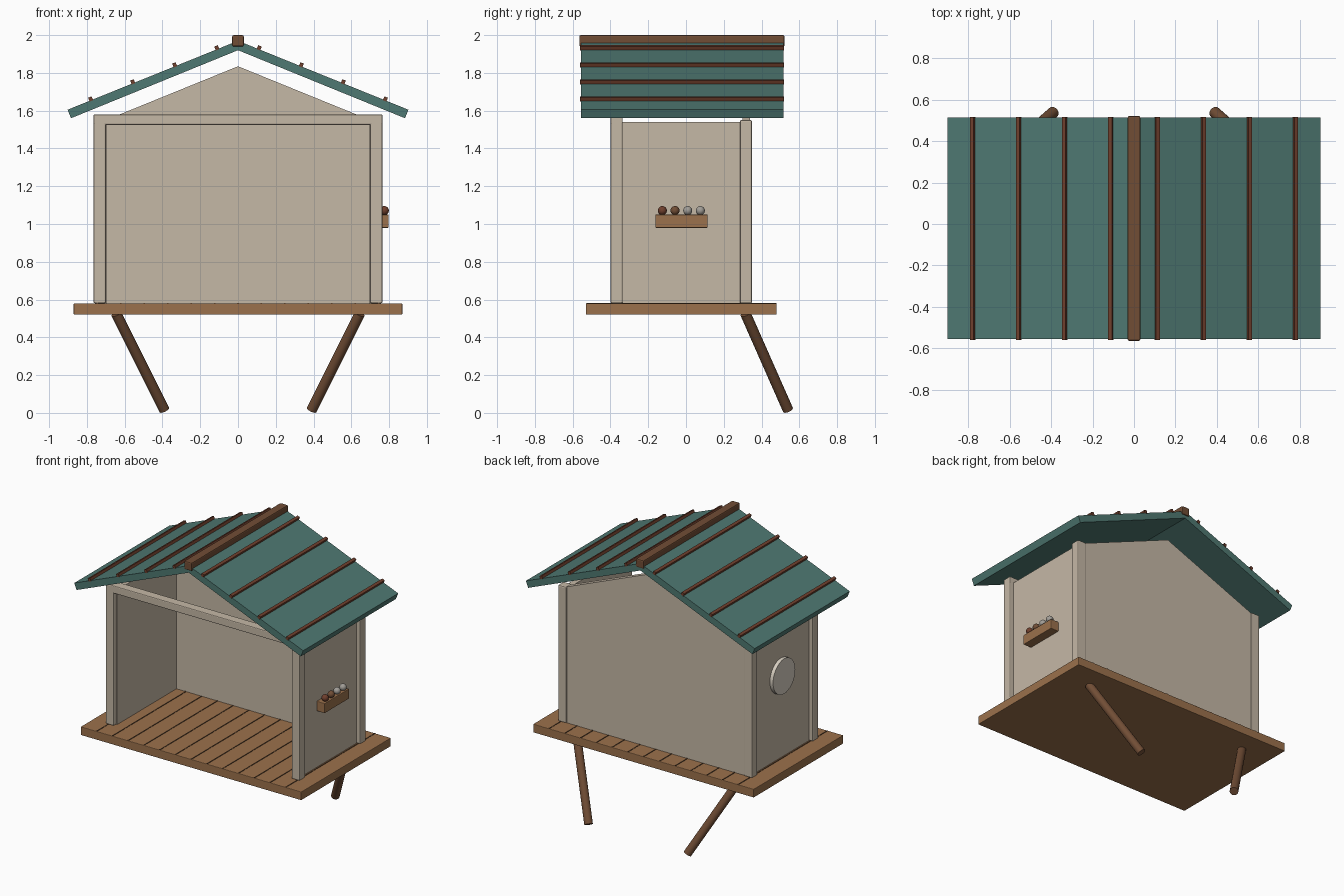
import bpy, bmesh, math
from mathutils import Vector

cube = bpy.data.objects.get("Cube")
if cube:
    bpy.data.objects.remove(cube, do_unlink=True)


def material(name, rgb):
    m = bpy.data.materials.new(name)
    m.use_nodes = True
    col = (*rgb, 1.0)
    m.diffuse_color = col
    m.node_tree.nodes["Principled BSDF"].inputs["Base Color"].default_value = col
    return m


TAN = material("tan wall", (0.56, 0.48, 0.38))
TEAL = material("teal roof", (0.078, 0.19, 0.168))
WOOD = material("oak floor", (0.33, 0.165, 0.072))
DARK = material("dark timber", (0.165, 0.075, 0.036))
RED = material("red brown batten", (0.16, 0.05, 0.026))
SEAM = material("dark seam", (0.07, 0.035, 0.016))
PALE = material("pale disc", (0.68, 0.62, 0.53))
GREY = material("grey bead", (0.36, 0.34, 0.31))


def finish(name, bm, mat, bevel=0.0, smooth=False):
    bmesh.ops.recalc_face_normals(bm, faces=bm.faces)
    me = bpy.data.meshes.new(name)
    bm.to_mesh(me)
    bm.free()
    ob = bpy.data.objects.new(name, me)
    bpy.context.collection.objects.link(ob)
    me.materials.append(mat)
    if bevel:
        mod = ob.modifiers.new("Bevel", "BEVEL")
        mod.width = bevel
        mod.segments = 2
    if smooth:
        bpy.ops.object.select_all(action="DESELECT")
        ob.select_set(True)
        bpy.context.view_layer.objects.active = ob
        bpy.ops.object.shade_smooth_by_angle(angle=math.radians(35))
    return ob


def box(name, x, y, z, mat, bevel=0.0):
    """Box from (min, max) pairs."""
    bm = bmesh.new()
    bmesh.ops.create_cube(bm, size=1)
    for v in bm.verts:
        v.co = [(a + b) / 2 + c * (b - a) for (a, b), c in zip((x, y, z), v.co)]
    return finish(name, bm, mat, bevel)


def prism(name, profile, y0, y1, mat):
    """Extrude an (x, z) profile along y."""
    bm = bmesh.new()
    face = bm.faces.new([bm.verts.new((x, y0, z)) for x, z in profile])
    out = bmesh.ops.extrude_face_region(bm, geom=[face])
    bmesh.ops.translate(bm, vec=(0, y1 - y0, 0),
                        verts=[g for g in out["geom"] if isinstance(g, bmesh.types.BMVert)])
    return finish(name, bm, mat)


def rod(name, a, b, r, mat, sides=24):
    """Cylinder from point a to point b."""
    a, b = Vector(a), Vector(b)
    bm = bmesh.new()
    bmesh.ops.create_cone(bm, cap_ends=True, segments=sides, radius1=r, radius2=r,
                          depth=(b - a).length)
    ob = finish(name, bm, mat, smooth=True)
    ob.location = (a + b) / 2
    ob.rotation_euler = (b - a).to_track_quat("Z", "Y").to_euler()
    return ob


# Floor with plank seams
box("floor", (-0.87, 0.87), (-0.53, 0.48), (0.52, 0.58), WOOD, 0.004)
planks = 14
for i in range(1, planks):
    x = -0.87 + 1.74 * i / planks
    box(f"floor_seam_{i}", (x - 0.004, x + 0.004), (-0.528, 0.478), (0.577, 0.582), SEAM)

# Walls and rear gable
box("back_wall", (-0.72, 0.72), (0.30, 0.34), (0.58, 1.54), TAN)
prism("back_gable", [(-0.725, 1.54), (0.725, 1.54), (0, 1.835)], 0.30, 0.34, TAN)

# Front beam
box("front_beam", (-0.765, 0.765), (-0.40, -0.335), (1.525, 1.58), TAN, 0.006)

SLOPE = 0.405
ANGLE = math.atan(SLOPE)
for side, s in (("left", 1), ("right", -1)):
    def span(a, b):
        return tuple(sorted((s * a, s * b)))

    # Side wall, corner posts and raking struts
    box(f"{side}_wall", span(0.695, 0.735), (-0.37, 0.32), (0.58, 1.54), TAN)
    box(f"{side}_front_post", span(0.70, 0.765), (-0.40, -0.335), (0.58, 1.55), TAN, 0.008)
    box(f"{side}_back_post", span(0.70, 0.765), (0.285, 0.35), (0.58, 1.55), TAN, 0.008)
    rod(f"{side}_strut", (s * 0.645, 0.315, 0.525), (s * 0.39, 0.54, 0.016), 0.028, DARK)

    # Roof slab
    prism(f"{side}_roof", [(0, 1.97), (s * 0.902, 1.605), (s * 0.884, 1.56), (0, 1.92)],
          -0.555, 0.515, TEAL)

    # Roof battens
    for i, x in enumerate((0.112, 0.335, 0.557, 0.78)):
        b = box(f"{side}_batten_{i + 1}", (-0.01, 0.01), (-0.56, 0.518), (-0.01, 0.012), RED)
        b.location = (s * x, 0, 1.97 - SLOPE * x + 0.007)
        b.rotation_euler.y = s * ANGLE

# Ridge cap
box("ridge_cap", (-0.031, 0.031), (-0.565, 0.522), (1.94, 2.0), DARK, 0.008)

# Round plate on the right wall
rod("round_plate", (-0.73, -0.02, 1.165), (-0.76, -0.02, 1.165), 0.125, PALE, 32)

# Small shelf with beads on the left wall
box("shelf", (0.73, 0.797), (-0.162, 0.115), (0.98, 1.05), WOOD, 0.004)
for i, mat in enumerate((RED, DARK, GREY, GREY)):
    bm = bmesh.new()
    bmesh.ops.create_uvsphere(bm, u_segments=16, v_segments=10, radius=0.024)
    bead = finish(f"bead_{i + 1}", bm, mat, smooth=True)
    bead.location = (0.775, -0.125 + 0.067 * i, 1.071)
